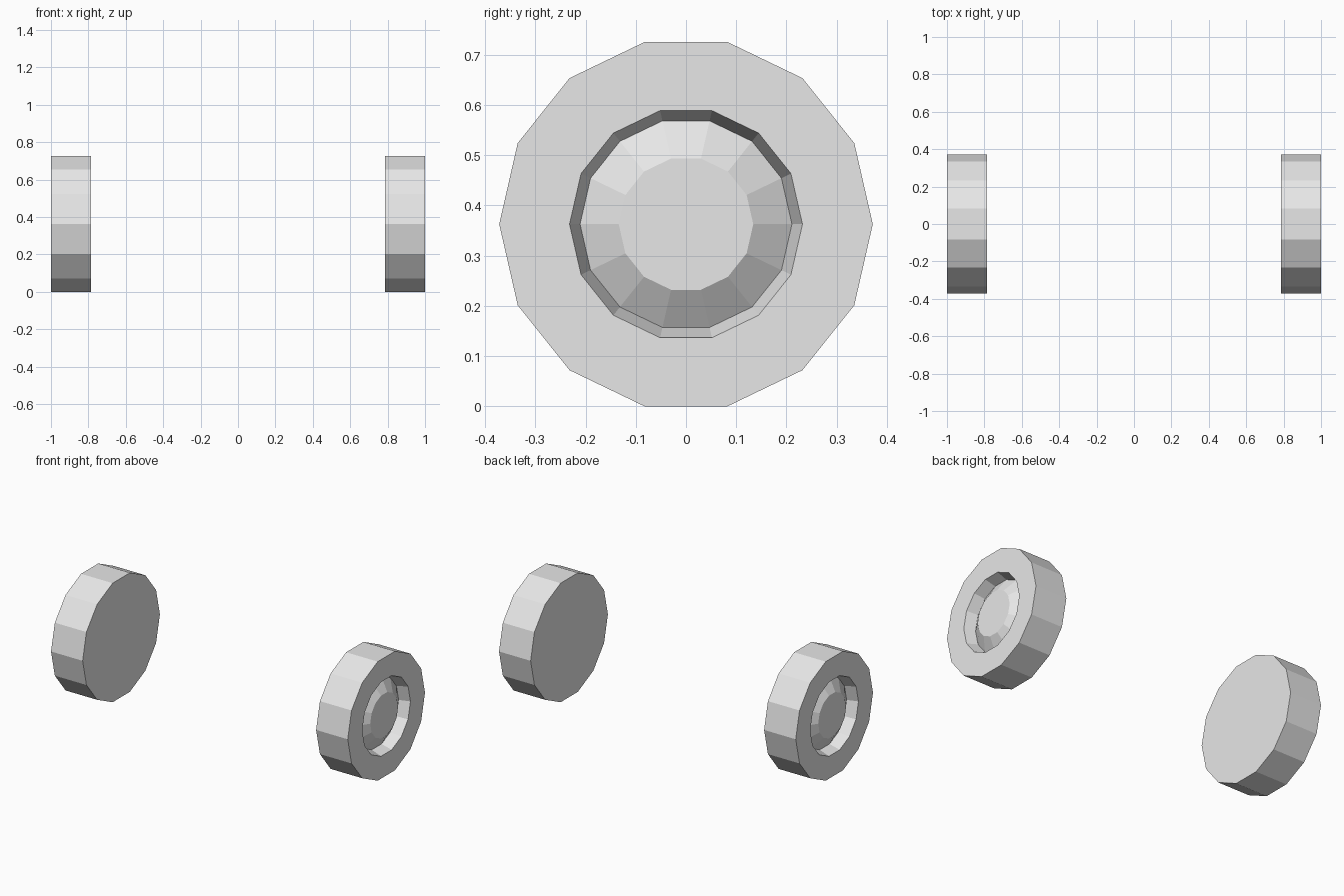
import bpy
import bmesh
from math import cos, sin, pi

cube = bpy.data.objects.get("Cube")
if cube:
    bpy.data.objects.remove(cube)

SIDES = 14
RADIUS = 0.372
AXLE_HEIGHT = RADIUS * cos(pi / SIDES)

# Half section as (x, radius): inner face, tread, recess wall, raised hub cap
PROFILE = [(0.787, RADIUS), (1.0, RADIUS), (1.0, 0.232),
           (0.935, 0.211), (0.985, 0.134)]

grey = bpy.data.materials.new("light_grey")
grey.use_nodes = True
colour = (0.8, 0.8, 0.8, 1)
grey.diffuse_color = colour
grey.node_tree.nodes["Principled BSDF"].inputs["Base Color"].default_value = colour


def make_wheel(name, side):
    """Lathe the profile around the axle into a closed, flat-faced wheel."""
    bm = bmesh.new()
    rings = []
    for x, r in PROFILE:
        angles = [2 * pi * i / SIDES for i in range(SIDES)]
        rings.append([bm.verts.new((side * x, r * cos(a), AXLE_HEIGHT + r * sin(a)))
                      for a in angles])
    for a, b in zip(rings, rings[1:]):
        for i in range(SIDES):
            j = (i + 1) % SIDES
            bm.faces.new((a[i], a[j], b[j], b[i]))
    # Flat inner face and hub cap disc
    bm.faces.new(rings[0])
    bm.faces.new(rings[-1])
    bmesh.ops.recalc_face_normals(bm, faces=bm.faces)
    mesh = bpy.data.meshes.new(name)
    bm.to_mesh(mesh)
    bm.free()
    mesh.materials.append(grey)
    wheel = bpy.data.objects.new(name, mesh)
    bpy.context.collection.objects.link(wheel)


# A matching pair with the recessed hubs facing outward
make_wheel("left_wheel", 1)
make_wheel("right_wheel", -1)
